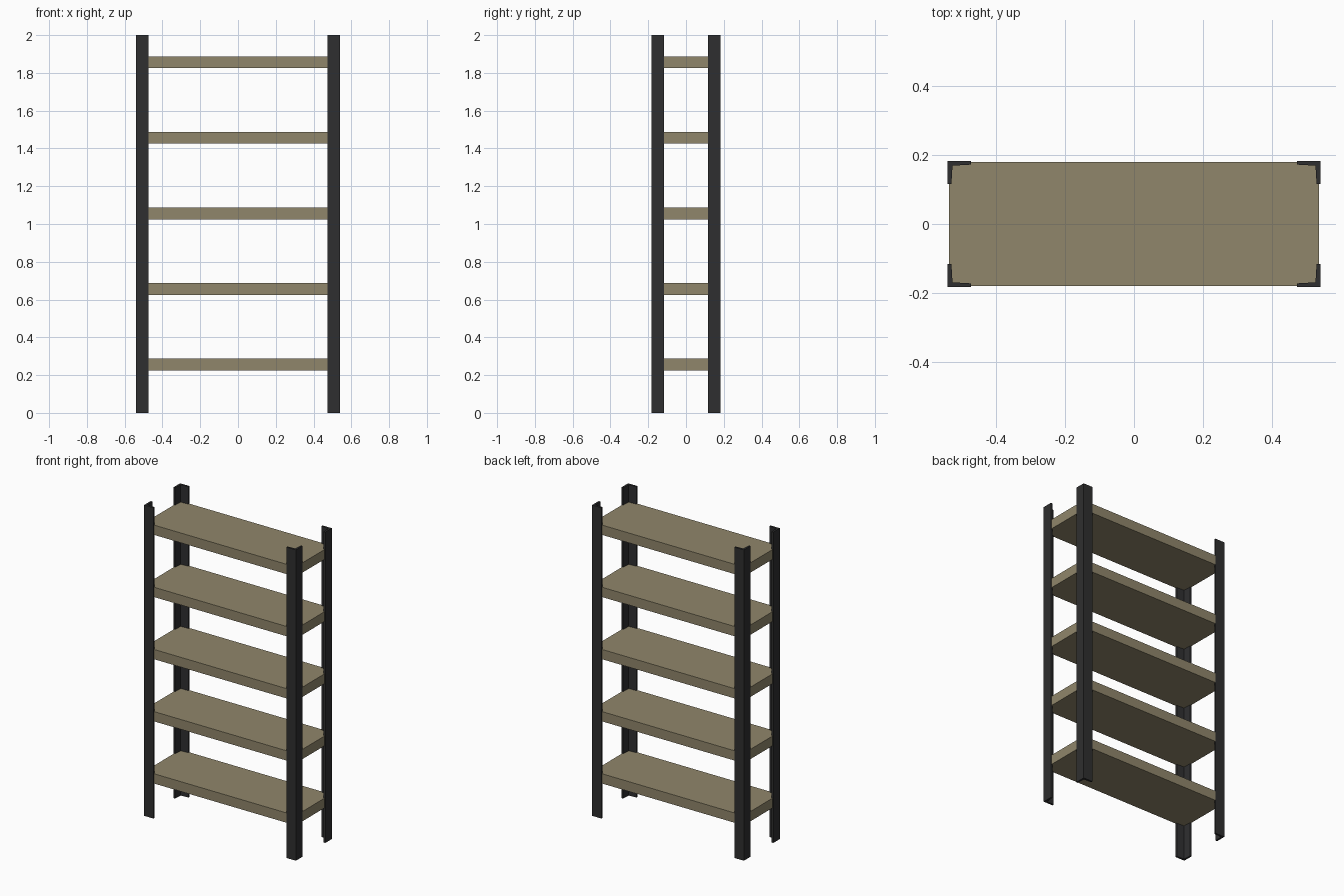
import bpy
import bmesh

cube = bpy.data.objects.get("Cube")
if cube:
    bpy.data.objects.remove(cube, do_unlink=True)

HALF_X, HALF_Y, HEIGHT = 0.54, 0.183, 2.0
FLANGE, ROOT, TIP = 0.067, 0.014, 0.011
SHELF_X, SHELF_Y, SHELF_T = 0.536, 0.18, 0.063


def make_material(name, color):
    mat = bpy.data.materials.new(name)
    mat.use_nodes = True
    mat.diffuse_color = color
    mat.node_tree.nodes["Principled BSDF"].inputs["Base Color"].default_value = color
    return mat


def extrude_profile(name, points, z0, z1, mat):
    """Upright prism from a closed plan outline."""
    bm = bmesh.new()
    face = bm.faces.new([bm.verts.new((x, y, z0)) for x, y in points])
    result = bmesh.ops.extrude_face_region(bm, geom=[face])
    top = [v for v in result["geom"] if isinstance(v, bmesh.types.BMVert)]
    bmesh.ops.translate(bm, verts=top, vec=(0, 0, z1 - z0))
    bmesh.ops.recalc_face_normals(bm, faces=bm.faces)
    mesh = bpy.data.meshes.new(name)
    bm.to_mesh(mesh)
    bm.free()
    mesh.materials.append(mat)
    obj = bpy.data.objects.new(name, mesh)
    bpy.context.collection.objects.link(obj)
    return obj


steel = make_material("dark steel", (0.028, 0.028, 0.029, 1))
wood = make_material("dull wood", (0.28, 0.24, 0.147, 1))

# Corner posts: L-shaped angle bars with slightly tapering flanges
angle = [(0, 0), (FLANGE, 0), (FLANGE, TIP), (ROOT, ROOT), (TIP, FLANGE), (0, FLANGE)]
for sx, side in ((1, "left"), (-1, "right")):
    for sy, end in ((-1, "front"), (1, "back")):
        outline = [(sx * (HALF_X - u), sy * (HALF_Y - v)) for u, v in angle]
        extrude_profile(f"{end}_{side}_post", outline, 0, HEIGHT, steel)

# Five evenly spaced shelves set into the posts
board = [(-SHELF_X, -SHELF_Y), (SHELF_X, -SHELF_Y), (SHELF_X, SHELF_Y), (-SHELF_X, SHELF_Y)]
for i in range(5):
    z = 0.225 + 0.4 * i
    extrude_profile(f"shelf_{i + 1}", board, z, z + SHELF_T, wood)
